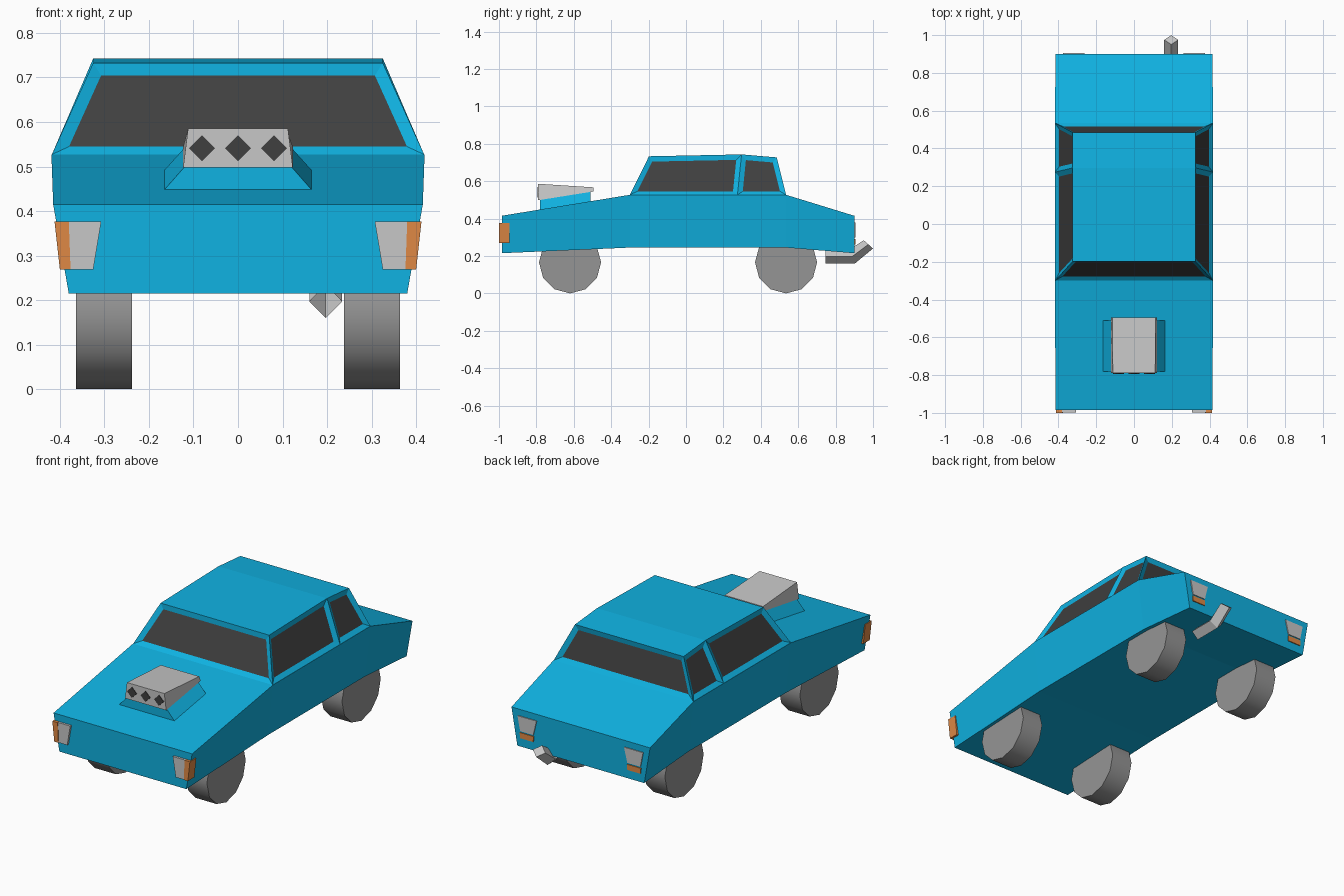
import bpy, bmesh, math
from mathutils import Matrix

if "Cube" in bpy.data.objects:
    bpy.data.objects.remove(bpy.data.objects["Cube"])


def material(name, rgb):
    m = bpy.data.materials.new(name)
    m.diffuse_color = (*rgb, 1)
    m.use_nodes = True
    m.node_tree.nodes["Principled BSDF"].inputs["Base Color"].default_value = m.diffuse_color
    return m


BLUE = material("blue paint", (0.005, 0.445, 0.76))
GLASS = material("dark glass", (0.05, 0.05, 0.05))
METAL = material("light grey metal", (0.57, 0.57, 0.57))
TYRE = material("grey tyre", (0.30, 0.30, 0.30))
ORANGE = material("orange lamp", (0.74, 0.25, 0.06))


def finish(name, bm, mats, mirror=False):
    me = bpy.data.meshes.new(name)
    bm.to_mesh(me)
    bm.free()
    for m in mats:
        me.materials.append(m)
    ob = bpy.data.objects.new(name, me)
    bpy.context.collection.objects.link(ob)
    if mirror:
        ob.modifiers.new("mirror", 'MIRROR').use_mirror_merge = False
    return ob


def loft(rings, cap_start=True):
    """Skin a row of four-point cross-sections."""
    bm = bmesh.new()
    vs = [[bm.verts.new(p) for p in r] for r in rings]
    for a, b in zip(vs, vs[1:]):
        for i in range(4):
            j = (i + 1) % 4
            bm.faces.new((a[i], a[j], b[j], b[i]))
    if cap_start:
        bm.faces.new(vs[0])
    bm.faces.new(vs[-1])
    bmesh.ops.recalc_face_normals(bm, faces=bm.faces)
    bm.normal_update()
    return bm


def trapezoid(yb, zb, xb, yt, zt, xt):
    """Cross-section symmetric in x: bottom edge then top edge."""
    return [(-xb, yb, zb), (xb, yb, zb), (xt, yt, zt), (-xt, yt, zt)]


def plate(name, x_bot, x_top, z0, z1, y_back, y_front, mat, mirror=True):
    """Thin tapered block facing along y."""
    ring = lambda y: [(x_bot[0], y, z0), (x_bot[1], y, z0), (x_top[1], y, z1), (x_top[0], y, z1)]
    return finish(name, loft([ring(y_back), ring(y_front)]), [mat], mirror)


# Lower body
body = [(-0.985, 0.215, 0.38, 0.415, 0.415), (-0.30, 0.245, 0.385, 0.527, 0.419),
        (0.535, 0.245, 0.385, 0.527, 0.419), (0.90, 0.215, 0.38, 0.415, 0.415)]
finish("body", loft([trapezoid(y, zb, xb, y, zt, xt) for y, zb, xb, zt, xt in body]), [BLUE])

# Cabin with recessed windows
cabin = [(-0.30, -0.198, 0.733), (0.275, 0.297, 0.743), (0.535, 0.485, 0.727)]
bm = loft([trapezoid(yb, 0.527, 0.418, yt, zt, 0.325) for yb, yt, zt in cabin])
bmesh.ops.delete(bm, geom=[f for f in bm.faces if f.normal.z < -0.9], context='FACES')
windows = [f for f in bm.faces if abs(f.normal.z) < 0.8]
bmesh.ops.inset_individual(bm, faces=windows, thickness=0.026, depth=-0.012, use_even_offset=True)
for f in windows:
    f.material_index = 1
finish("cabin", bm, [BLUE, GLASS])

# Bonnet scoop, its base and three diamond intakes
finish("scoop_base", loft([trapezoid(-0.78, 0.446, 0.167, -0.78, 0.505, 0.115),
                           trapezoid(-0.51, 0.490, 0.167, -0.51, 0.548, 0.115)]), [BLUE])
finish("scoop", loft([trapezoid(-0.79, 0.498, 0.123, -0.79, 0.586, 0.112),
                      trapezoid(-0.495, 0.545, 0.123, -0.495, 0.567, 0.115)]), [METAL])
for k in (-1, 0, 1):
    x, z, r = 0.081 * k, 0.541, 0.029
    rings = [[(x - r, y, z), (x, y, z - r), (x + r, y, z), (x, y, z + r)] for y in (-0.787, -0.793)]
    finish("scoop_intake", loft(rings), [GLASS])

# Headlights with orange corner lamps
plate("headlight", (0.325, 0.376), (0.307, 0.380), 0.269, 0.377, -0.975, -0.997, METAL)
plate("corner_lamp", (0.376, 0.400), (0.380, 0.412), 0.269, 0.377, -0.945, -1.0, ORANGE)

# Tail lights
plate("tail_light", (0.282, 0.360), (0.262, 0.376), 0.300, 0.380, 0.897, 0.905, METAL)
plate("rear_indicator", (0.282, 0.360), (0.280, 0.363), 0.262, 0.292, 0.897, 0.905, ORANGE)

# Bent diamond-section exhaust, open at its hidden end
pipe = [(0.745, 0.197, 0, 0.037), (0.888, 0.197, -0.015, 0.037), (0.975, 0.262, -0.025, 0.022)]
finish("exhaust", loft([[(0.16, y, z), (0.197, y - dy, z - dz), (0.234, y, z), (0.197, y + dy, z + dz)]
                        for y, z, dy, dz in pipe], cap_start=False), [METAL])

# Wheels
for name, y in (("front_wheels", -0.62), ("rear_wheels", 0.535)):
    bm = bmesh.new()
    bmesh.ops.create_cone(bm, cap_ends=True, segments=12, radius1=0.166, radius2=0.166, depth=0.126,
                          matrix=Matrix.Translation((0.301, y, 0.166)) @ Matrix.Rotation(math.pi / 2, 4, 'Y'))
    wheel = finish(name, bm, [TYRE], mirror=True)
    bpy.ops.object.select_all(action='DESELECT')
    wheel.select_set(True)
    bpy.context.view_layer.objects.active = wheel
    bpy.ops.object.shade_smooth_by_angle(angle=math.radians(40))
